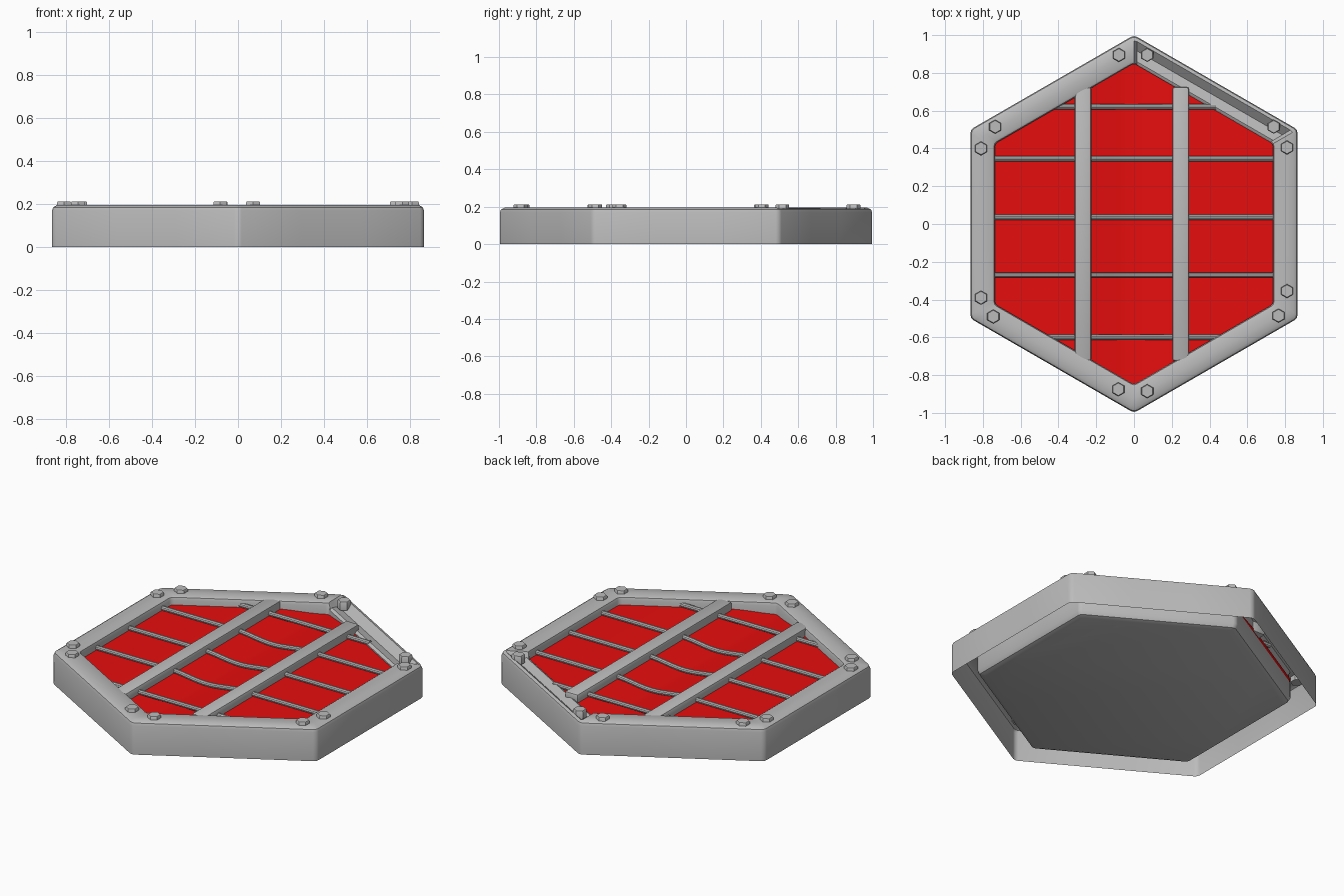
import bpy, bmesh, math
from mathutils import Vector

if "Cube" in bpy.data.objects:
    bpy.data.objects.remove(bpy.data.objects["Cube"])

def material(name, rgb):
    m = bpy.data.materials.new(name)
    m.diffuse_color = (*rgb, 1)
    m.use_nodes = True
    m.node_tree.nodes["Principled BSDF"].inputs["Base Color"].default_value = m.diffuse_color
    return m

GREY = material("grey metal", (0.5, 0.5, 0.5))
RED = material("red panel", (0.8, 0.004, 0.004))

def finish(name, bm, mat, recalc=True):
    if recalc:
        bmesh.ops.recalc_face_normals(bm, faces=bm.faces)
    me = bpy.data.meshes.new(name)
    bm.to_mesh(me)
    bm.free()
    ob = bpy.data.objects.new(name, me)
    bpy.context.collection.objects.link(ob)
    me.materials.append(mat)
    bpy.context.view_layer.objects.active = ob
    ob.select_set(True)
    bpy.ops.object.shade_smooth_by_angle(angle=math.radians(35))
    ob.select_set(False)
    return ob

def hexagon(r, cut=0.02, n=4):
    """Pointed-top hexagon with softened corners: list of (x, y, side, is_inner)."""
    out = []
    c = [Vector((math.cos(math.radians(30 + 60 * i)), math.sin(math.radians(30 + 60 * i)))) * r for i in range(6)]
    for i in range(6):
        a, b = c[i], c[(i + 1) % 6]
        prev = c[i - 1]
        p, q = a.lerp(prev, cut), a.lerp(b, cut)
        mid = (p + 2 * a + q) / 4
        out.append((mid.x, mid.y, i, False))
        for k in range(n):
            t = cut + (1 - 2 * cut) * k / (n - 1)
            v = a.lerp(b, t)
            out.append((v.x, v.y, i, True))
    return out

def rings(bm, profile, groove=None):
    loops = []
    for j, (r, z) in enumerate(profile):
        loops.append([bm.verts.new((x, y, z - (groove[j] if groove and inner and s == 0 else 0)))
                      for x, y, s, inner in hexagon(r)])
    for a, b in zip(loops, loops[1:]):
        n = len(a)
        for i in range(n):
            bm.faces.new((a[i], a[(i + 1) % n], b[(i + 1) % n], b[i]))
    return loops

# Outer frame: open shell with a sunken channel along the back right side
bm = bmesh.new()
rings(bm, [(1, 0), (1, .17), (.994, .185), (.975, .195), (.925, .195), (.868, .195), (.856, .19), (.85, .175), (.85, .10)],
      [0, 0, 0, .004, .045, .03, .03, .02, 0])
finish("hexagon_frame", bm, GREY, False)

# Closed back tray standing inside the frame
bm = bmesh.new()
lo = rings(bm, [(.82, 0), (.845, .008), (.858, .03), (.858, .12)])
bm.faces.new(lo[0])
bm.faces.new(lo[-1])
finish("back_tray", bm, GREY)

# Soft dip in the middle cell
def dip(x):
    t = (x + .015) / .24
    return .022 * math.cos(t * math.pi / 2) ** 2 if abs(t) < 1 else 0

# Red panel, sliced so it can sag between the beams
bm = bmesh.new()
lo = rings(bm, [(.856, .10), (.856, .147)])
bm.faces.new(lo[1])
for i in range(13):
    bmesh.ops.bisect_plane(bm, geom=bm.verts[:] + bm.edges[:] + bm.faces[:],
                           plane_co=(-.255 + .04 * i, 0, 0), plane_no=(1, 0, 0))
for v in bm.verts:
    if v.co.z > .14:
        v.co.z -= dip(v.co.x)
finish("red_panel", bm, RED)

# Two upright beams
for name, x in (("left_beam", -.27), ("right_beam", .247)):
    bm = bmesh.new()
    bmesh.ops.create_cube(bm, size=1)
    for v in bm.verts:
        v.co = Vector((x + v.co.x * .088, v.co.y * 1.45, .162 + v.co.z * .064))
    bmesh.ops.bevel(bm, geom=bm.edges[:], offset=.012, segments=2, affect='EDGES', profile=.5)
    finish(name, bm, GREY)

# Thin cross bars, sagging between the beams
for k, (y, sag) in enumerate(((.62, 0), (.345, 1), (.035, 1), (-.27, 1), (-.60, 0))):
    half = min(.745, (.87 - abs(y)) * 1.732)
    bm = bmesh.new()
    prev = None
    steps = 48
    for i in range(steps + 1):
        x = -half + 2 * half * i / steps
        z = .158 - dip(x) * sag
        ring = [bm.verts.new((x, y + .014 * math.cos(a * math.tau / 10), z + .014 * math.sin(a * math.tau / 10)))
                for a in range(10)]
        if prev:
            for a in range(10):
                b = (a + 1) % 10
                bm.faces.new((prev[a], prev[b], ring[b], ring[a]))
        else:
            bm.faces.new(ring)
        prev = ring
    bm.faces.new(prev)
    finish("cross_bar_%d" % (k + 1), bm, GREY)

# Hexagonal bolt heads in pairs at each corner
bolts = [(-.08, .895), (.07, .895), (-.735, .515), (.74, .515), (-.81, .40), (.81, .405),
         (-.81, -.39), (.81, -.355), (-.745, -.49), (.765, -.485), (-.083, -.875), (.07, -.885)]
for k, (x, y) in enumerate(bolts):
    bm = bmesh.new()
    loops = [[bm.verts.new((x + r * math.sin(i * math.pi / 3), y + r * math.cos(i * math.pi / 3), z)) for i in range(6)]
             for r, z in ((.037, .165), (.037, .208), (.033, .213))]
    for a, b in zip(loops, loops[1:]):
        for i in range(6):
            j = (i + 1) % 6
            bm.faces.new((a[i], a[j], b[j], b[i]))
    bm.faces.new(loops[0])
    bm.faces.new(loops[-1])
    finish("bolt_%d" % (k + 1), bm, GREY)
